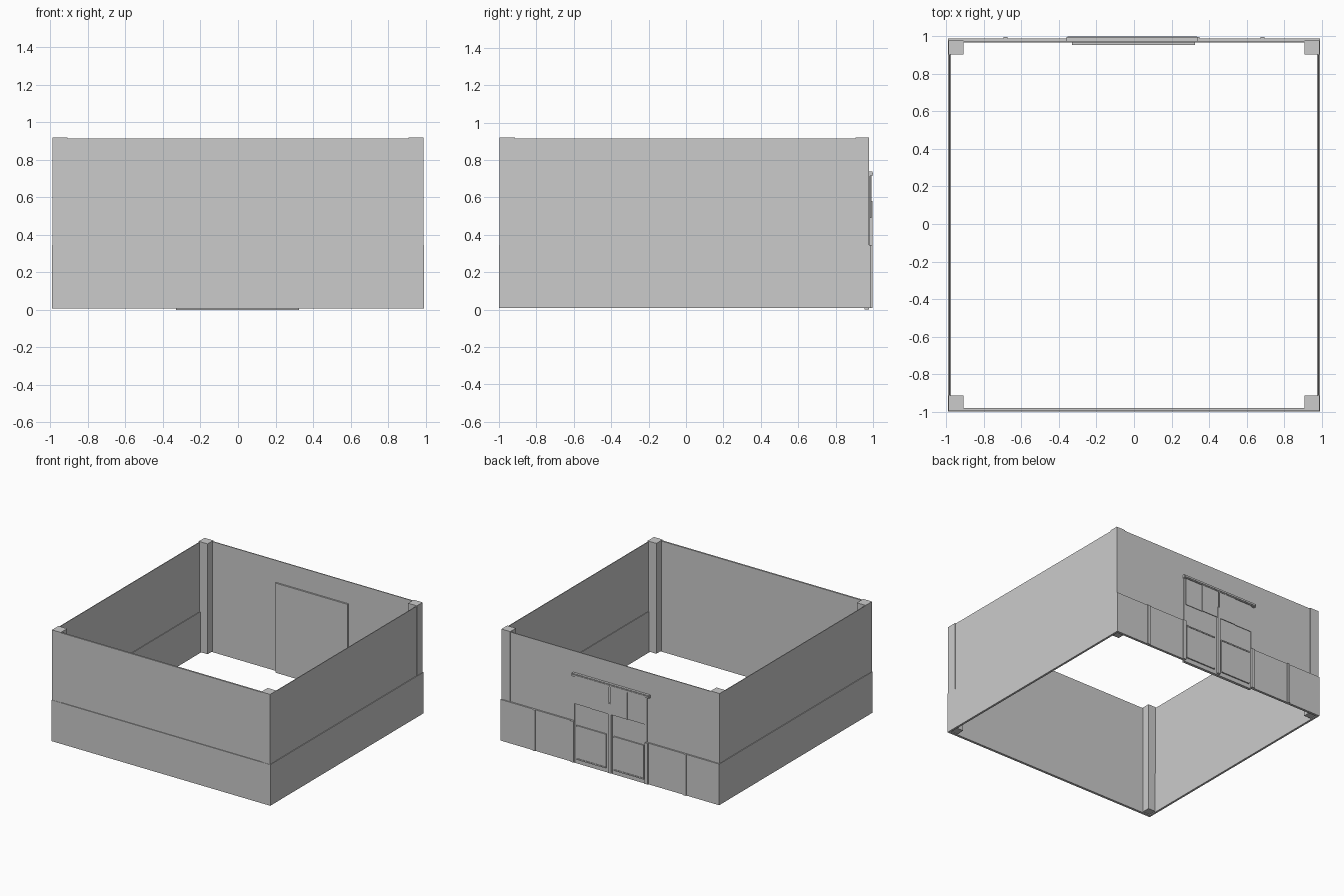
import bpy, bmesh
from mathutils import Matrix, Vector

if "Cube" in bpy.data.objects:
    bpy.data.objects.remove(bpy.data.objects["Cube"])


def box(name, x, y, z):
    """Axis-aligned box from (min, max) ranges."""
    me = bpy.data.meshes.new(name)
    bm = bmesh.new()
    size = Vector((x[1] - x[0], y[1] - y[0], z[1] - z[0]))
    mid = Vector((x[0] + x[1], y[0] + y[1], z[0] + z[1])) / 2
    bmesh.ops.create_cube(bm, size=1, matrix=Matrix.Translation(mid) @ Matrix.Diagonal(size.to_4d()))
    bm.to_mesh(me)
    bm.free()
    ob = bpy.data.objects.new(name, me)
    bpy.context.collection.objects.link(ob)
    return ob


BASE, LEDGE, TOP = 0.008, 0.345, 0.915

# Front wall: thicker plinth, recessed upper wall
box("front_plinth", (-0.993, 0.993), (-1.0, -0.98), (BASE, LEDGE))
box("front_upper_wall", (-0.985, 0.985), (-0.994, -0.98), (LEDGE, TOP))

# Back wall runs full height, plinth stops at the doorway
box("back_wall", (-0.985, 0.985), (0.968, 0.976), (BASE, TOP))

for s, side in ((-1, "left"), (1, "right")):
    def sx(a, b):
        return tuple(sorted((s * a, s * b)))

    # Side walls
    box(side + "_plinth", sx(0.976, 0.993), (-1.0, 0.988), (BASE, LEDGE))
    box(side + "_upper_wall", sx(0.981, 0.987), (-0.994, 0.976), (LEDGE, TOP))

    # Corner columns
    box(side + "_front_column", sx(0.91, 0.99), (-0.998, -0.915), (BASE + 0.007, 0.92))
    box(side + "_back_column", sx(0.91, 0.99), (0.905, 0.979), (BASE + 0.007, 0.92))

    # Back plinth panels and the batten between them
    box(side + "_back_plinth", sx(0.345, 0.993), (0.974, 0.988), (BASE, LEDGE))
    box(side + "_batten", sx(0.675, 0.697), (0.985, 0.996), (BASE, LEDGE))

    # Door frame post beside the plinth
    box(side + "_door_post", sx(0.322, 0.35), (0.974, 0.996), (BASE, LEDGE))
    box(side + "_door_jamb", sx(0.322, 0.335), (0.974, 0.983), (LEDGE, 0.72))

    # Lower door panel with a rim
    box(side + "_door_panel", sx(0.035, 0.305), (0.974, 0.984), (0.04, 0.31))
    box(side + "_door_panel_top", sx(0.035, 0.305), (0.974, 0.988), (0.305, 0.315))
    box(side + "_door_panel_foot", sx(0.035, 0.305), (0.974, 0.988), (0.035, 0.045))

    # Two hanging panes above each door leaf
    box(side + "_outer_pane", sx(0.16, 0.318), (0.984, 0.988), (0.49, 0.72))
    box(side + "_inner_pane", sx(0.005, 0.16), (0.989, 0.993), (0.49, 0.72))

# Door centre post, header rail and the inner door slab
box("door_centre_post", (-0.016, 0.012), (0.974, 0.996), (BASE, 0.58))
box("door_header", (-0.36, 0.34), (0.974, 0.996), (0.715, 0.74))
box("door_header_cap", (-0.355, 0.335), (0.974, 1.0), (0.722, 0.732))
box("door_inner_slab", (-0.33, 0.325), (0.955, 0.978), (0.0, 0.735))
